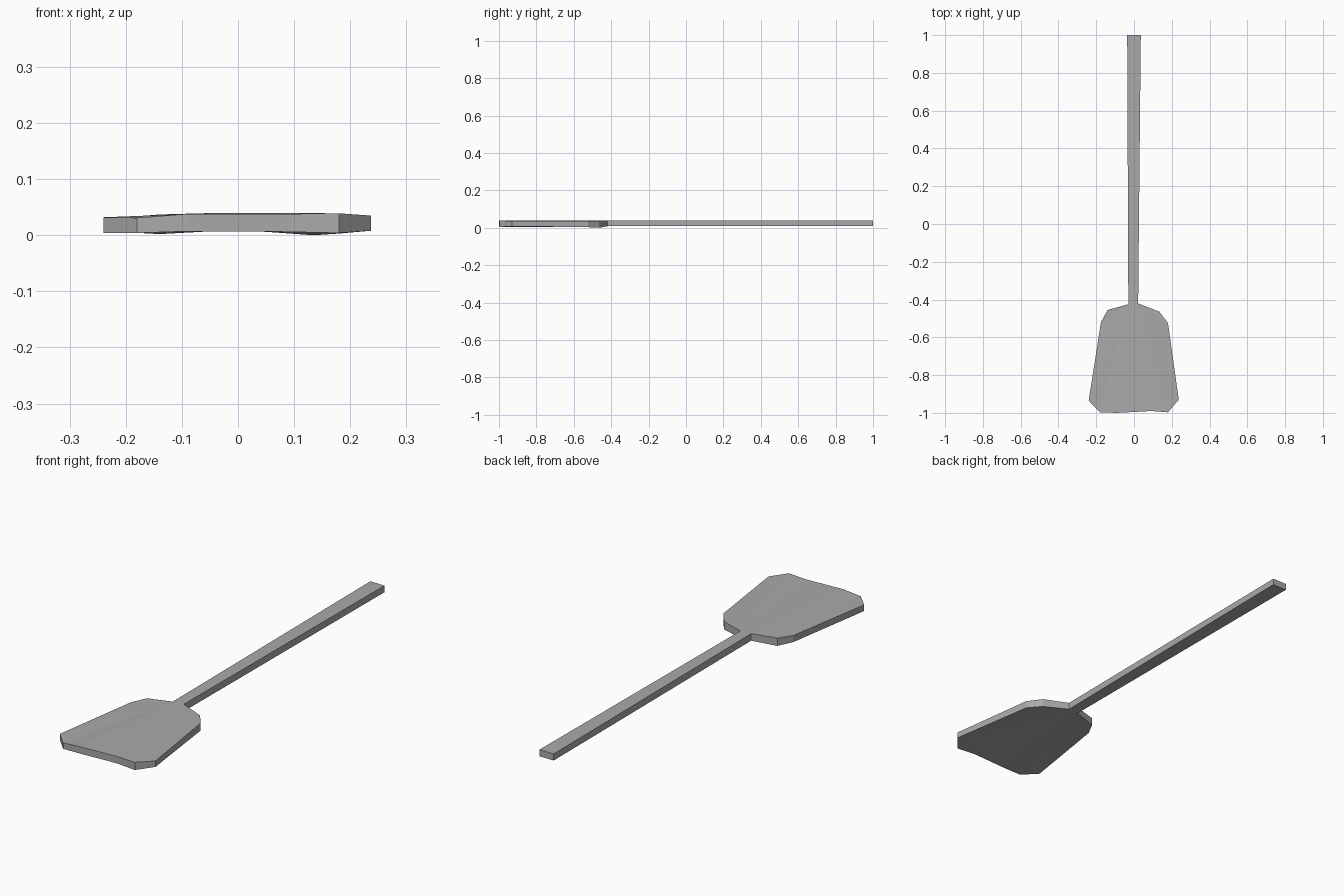
import bpy
import bmesh

cube = bpy.data.objects.get("Cube")
if cube:
    bpy.data.objects.remove(cube, do_unlink=True)

# Single plain grey finish
GREY = (0.4, 0.4, 0.4, 1.0)
grey = bpy.data.materials.new("plain grey")
grey.use_nodes = True
grey.diffuse_color = GREY
grey.node_tree.nodes["Principled BSDF"].inputs["Base Color"].default_value = GREY


def make_slab(name, outline, panels, open_edge):
    """Thick slab from a counter-clockwise outline of (x, y, underside, top)."""
    bm = bmesh.new()
    low = [bm.verts.new((x, y, b)) for x, y, b, t in outline]
    high = [bm.verts.new((x, y, t)) for x, y, b, t in outline]
    for panel in panels:
        bm.faces.new([high[i] for i in panel])
        bm.faces.new([low[i] for i in reversed(panel)])
    # Rim, left open where the two parts join
    count = len(outline)
    for i in range(count):
        j = (i + 1) % count
        if i != open_edge:
            bm.faces.new((low[i], low[j], high[j], high[i]))
    mesh = bpy.data.meshes.new(name)
    bm.to_mesh(mesh)
    bm.free()
    mesh.materials.append(grey)
    obj = bpy.data.objects.new(name, mesh)
    bpy.context.collection.objects.link(obj)
    return obj


# Shared neck corners, where handle meets blade
neck_left = (0.022, -0.42, 0.008, 0.04)
neck_right = (-0.03, -0.425, 0.008, 0.04)

# Long handle, widening toward its end
make_slab("handle",
          [neck_right, neck_left, (0.036, 1.0, 0.01, 0.04), (-0.036, 1.0, 0.01, 0.04)],
          [(0, 1, 2, 3)], open_edge=0)

# Blade outline, from the neck around the right side to the left
blade = [
    neck_right,
    (-0.14, -0.455, 0.002, 0.037),
    (-0.175, -0.52, 0.004, 0.034),
    (-0.24, -0.935, 0.004, 0.032),
    (-0.18, -0.997, 0.004, 0.031),
    (-0.09, -1.0, 0.007, 0.038),
    (0.04, -0.993, 0.007, 0.038),
    (0.09, -0.99, 0.006, 0.038),
    (0.18, -0.997, 0.004, 0.039),
    (0.237, -0.93, 0.008, 0.035),
    (0.18, -0.525, 0.003, 0.037),
    (0.135, -0.465, 0.0, 0.037),
    neck_left,
]
# Creased panels fan out from both neck corners
last = len(blade) - 1
right_fan = [(0, i, i + 1) for i in range(1, 6)]
left_fan = [(last, i, i + 1) for i in range(6, last - 1)]
make_slab("blade", blade, right_fan + left_fan + [(0, 6, last)], open_edge=last)
